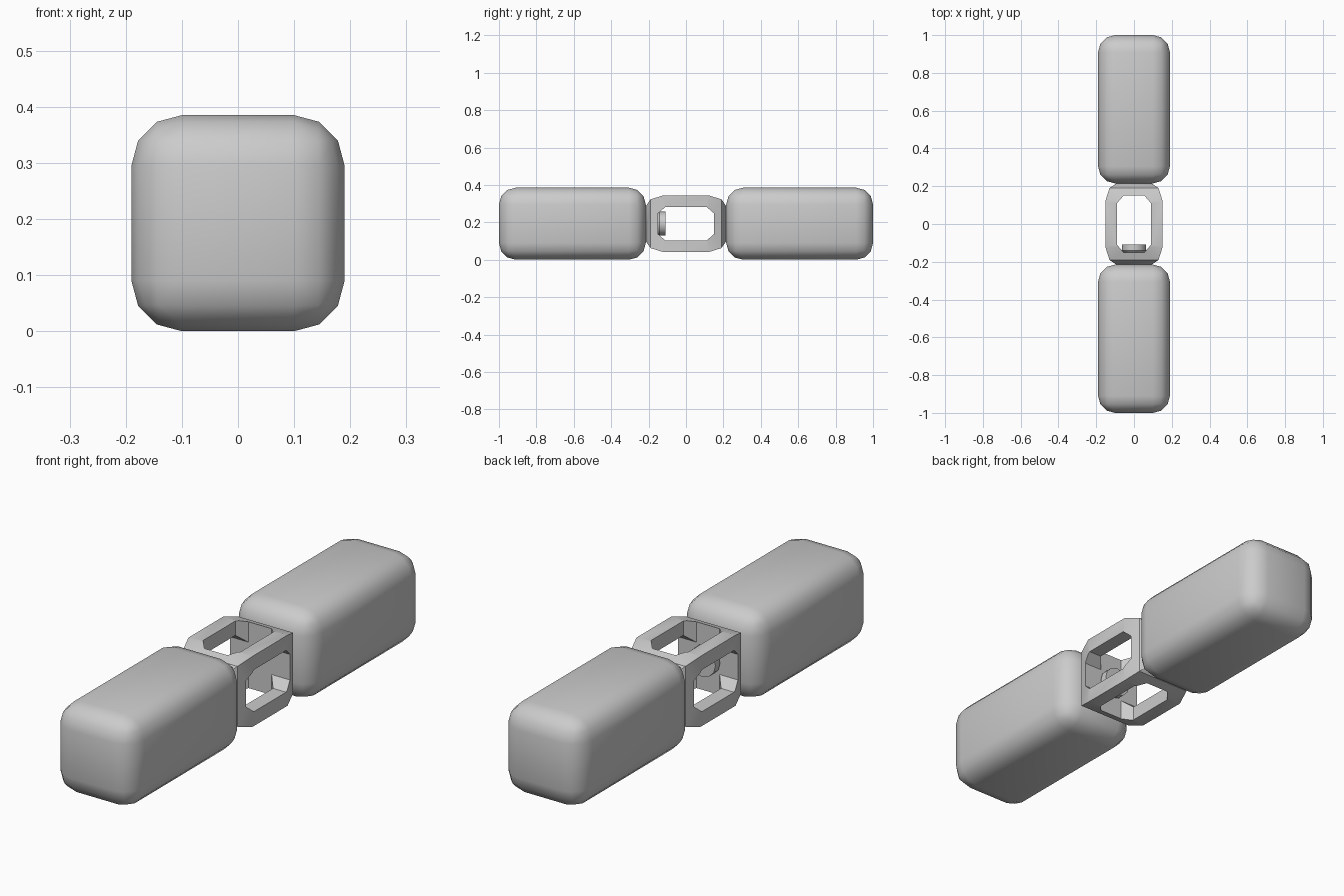
import bpy, bmesh, math
from mathutils import Vector

if "Cube" in bpy.data.objects:
    bpy.data.objects.remove(bpy.data.objects["Cube"])

ZC = 0.1925  # height of the long axis


def add_mesh(name, bm):
    bmesh.ops.recalc_face_normals(bm, faces=bm.faces)
    me = bpy.data.meshes.new(name)
    bm.to_mesh(me)
    bm.free()
    ob = bpy.data.objects.new(name, me)
    bpy.context.collection.objects.link(ob)
    return ob


def activate(ob):
    bpy.ops.object.select_all(action='DESELECT')
    ob.select_set(True)
    bpy.context.view_layer.objects.active = ob


def smooth(ob, angle):
    activate(ob)
    bpy.ops.object.shade_smooth_by_angle(angle=math.radians(angle))


def prism(name, corner, axis, depth):
    """Mirror a quarter profile (y, other) into a closed outline, extrude along axis."""
    q = corner
    outline = (q + [(-y, w) for y, w in reversed(q)]
               + [(-y, -w) for y, w in q] + [(y, -w) for y, w in reversed(q)])
    direction = Vector((1, 0, 0)) if axis == 'X' else Vector((0, 0, 1))
    bm = bmesh.new()
    verts = []
    for y, w in outline:
        p = Vector((0, y, w)) if axis == 'X' else Vector((w, y, 0))
        verts.append(bm.verts.new(p - direction * depth + Vector((0, 0, ZC))))
    face = bm.faces.new(verts)
    ext = bmesh.ops.extrude_face_region(bm, geom=[face])
    moved = [g for g in ext['geom'] if isinstance(g, bmesh.types.BMVert)]
    bmesh.ops.translate(bm, verts=moved, vec=direction * depth * 2)
    return add_mesh(name, bm)


def boolean(ob, cutter, op):
    mod = ob.modifiers.new(op, 'BOOLEAN')
    mod.operation, mod.object, mod.solver = op, cutter, 'EXACT'
    activate(ob)
    bpy.ops.object.modifier_apply(modifier=mod.name)
    bpy.data.objects.remove(cutter)


# Two rounded end blocks
for name, side in (("front_block", -1), ("back_block", 1)):
    bm = bmesh.new()
    bmesh.ops.create_cube(bm, size=1)
    bmesh.ops.scale(bm, vec=(0.38, 0.785, 0.385), verts=bm.verts)
    bmesh.ops.bevel(bm, geom=bm.edges[:], offset=0.09, segments=3,
                    profile=0.5, affect='EDGES')
    bmesh.ops.translate(bm, vec=(0, side * 0.6075, ZC), verts=bm.verts)
    smooth(add_mesh(name, bm), 40)

# Central cage: two crossed outlines, windows cut through both ways
outer = [(0.217, 0.09), (0.19, 0.13), (0.12, 0.152)]
inner = [(0.15, 0.055), (0.11, 0.09)]
cage = prism("central_cage", outer, 'X', 0.3)
boolean(cage, prism("outline_helper", outer, 'Z', 0.3), 'INTERSECT')
boolean(cage, prism("side_window_helper", inner, 'X', 0.4), 'DIFFERENCE')
boolean(cage, prism("top_window_helper", inner, 'Z', 0.4), 'DIFFERENCE')
smooth(cage, 35)

# Round button inside the cage
bm = bmesh.new()
bmesh.ops.create_cone(bm, cap_ends=True, segments=12, radius1=0.064,
                      radius2=0.064, depth=0.042)
rim = [e for e in bm.edges if all(v.co.z > 0 for v in e.verts)]
bmesh.ops.bevel(bm, geom=rim, offset=0.01, segments=1, affect='EDGES')
button = add_mesh("button", bm)
button.rotation_euler = (math.radians(90), 0, 0)
button.location = (0, -0.13, ZC)
smooth(button, 35)
